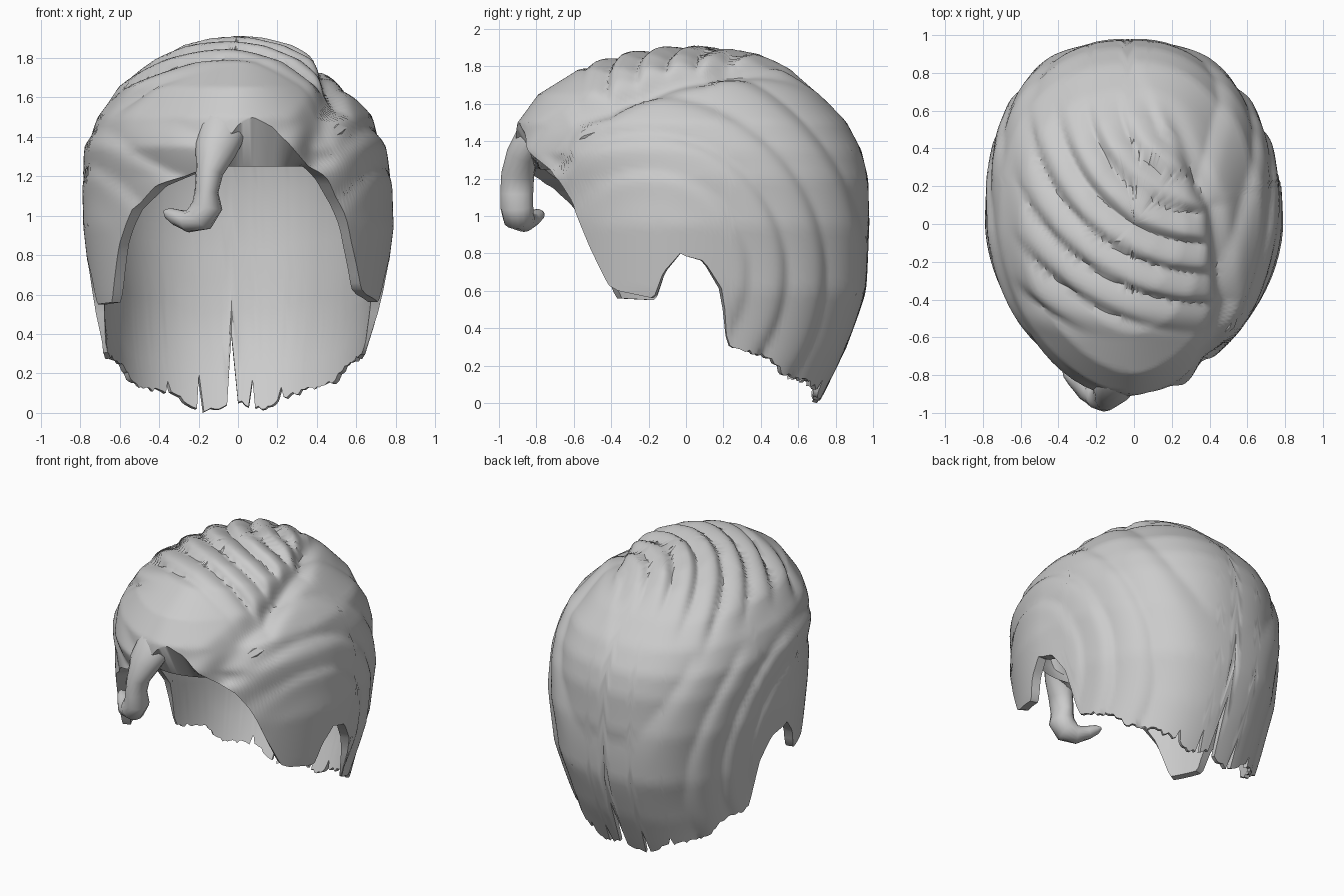
import bpy, bmesh, random
from math import sin, cos, pi, radians, exp, hypot
from mathutils import Vector

if "Cube" in bpy.data.objects:
    bpy.data.objects.remove(bpy.data.objects["Cube"])

random.seed(4)
N, ROWS, INNER_ROWS, TOP = 240, 60, 18, 1.9

# Cross-section by height: z, left, right, front, back
SECTION = [(-.05, .65, .61, .8, .68), (.3, .70, .67, .82, .85), (.6, .745, .745, .84, .96),
           (.95, .785, .79, .86, .99), (1.2, .785, .775, .87, .97), (1.35, .77, .74, .93, .93),
           (1.5, .71, .675, .90, .85), (1.65, .60, .53, .79, .71), (1.78, .41, .40, .58, .55),
           (1.85, .27, .27, .37, .40), (1.885, .13, .13, .18, .2), (1.9, 0, 0, 0, 0)]
# Hemline by angle: 0 is the front, positive is the right side
HEM = [(-180, .06), (-168, 0), (-160, .06), (-153, .1), (-131, .14), (-122, .24), (-104, .31),
       (-101, .6), (-95, .76), (-87, .8), (-80, .7), (-76, .55), (-61, .56), (-53, .85), (-45, 1.03),
       (-34, 1.15), (-21, 1.21), (-12, 1.25), (-5, 1.4), (0, 1.46), (8, 1.5), (17, 1.45), (25, 1.33),
       (32, 1.25), (38, 1.18), (44, 1.05), (50, .85), (58, .63), (62, .6), (76, .56), (80, .7),
       (87, .8), (95, .76), (101, .6), (104, .31), (122, .24), (131, .16), (153, .1), (170, .02), (180, .06)]
SLITS = {174.0: .17, -178.5: .4, -166.5: .2, 160.5: .13, -151.5: .16}
PARTING = [(-.85, .33), (-.65, .42), (-.42, .48), (.1, .40), (.5, .22), (.85, .03), (1.1, 0)]


def lerp(table, k):
    k = min(max(k, table[0][0]), table[-1][0])
    for p, q in zip(table, table[1:]):
        if k <= q[0]:
            f = (k - p[0]) / (q[0] - p[0])
            return [u + (v - u) * f for u, v in zip(p[1:], q[1:])]


def clamp(v):
    v = min(max(v, 0), 1)
    return v * v * (3 - 2 * v)


def ridge(u):
    # Rounded strand profile, steeper on one side
    f = u % 1
    return sin(pi * (f / .65 if f < .65 else (1 - f) / .35) / 2) - .6


def ring_point(deg, z):
    left, right, front, back = lerp(SECTION, z)
    s, c = sin(radians(deg)), cos(radians(deg))
    e = 2 / 1.8 if c > 0 else 2 / (2.1 if s > 0 else 2.4)
    x = (right if s > 0 else -left) * abs(s) ** e
    y = (-front if c > 0 else back) * abs(c) ** e
    return Vector((x, y, z))


def combed(p):
    # Swept ridges on top, arcs down the sides and back, and a side parting
    x, y, z = p
    gap = x - lerp(PARTING, y)[0]
    left = clamp(-gap / .1) * clamp((z - 1.3) / .25)
    swept = left * clamp((y + .62) / .2) * clamp((.75 - y) / .4) * clamp((x + .68) / .2)
    d = .04 * swept * ridge(hypot(x - .4, y - .7) * 6.2)
    r = hypot(y + .2, z - .7)
    d += .022 * (1 - left) * clamp((r - .3) / .4) * ridge(r * 5 + .4 * abs(x))
    fade = clamp((z - 1.2) / .15) * clamp((.7 - y) / .5)
    d -= .06 * fade * exp(-((gap - .02) / .05) ** 2)
    return p + (p - Vector((0, 0, 1))).normalized() * d


def make_object(name, bm, angle=28):
    bmesh.ops.recalc_face_normals(bm, faces=bm.faces)
    mesh = bpy.data.meshes.new(name)
    bm.to_mesh(mesh)
    bm.free()
    ob = bpy.data.objects.new(name, mesh)
    bpy.context.collection.objects.link(ob)
    bpy.ops.object.select_all(action='DESELECT')
    ob.select_set(True)
    bpy.context.view_layer.objects.active = ob
    bpy.ops.object.shade_smooth_by_angle(angle=radians(angle))
    return ob


def skin(bm, rings):
    for a, b in zip(rings, rings[1:]):
        n = len(a)
        for i in range(n):
            j = (i + 1) % n
            bm.faces.new((a[i], a[j], b[j], b[i]))


# Main hair shell: outer surface, hem and inner lining
bm = bmesh.new()
angles = [-180 + 360 * i / N for i in range(N)]
hems = []
for a in angles:
    h = lerp(HEM, a)[0]
    if abs(a) > 106:
        h = max(h + random.uniform(-.012, .012), 0)
    hems.append(SLITS.get(a, h))
rings = []
for r in range(1, ROWS + 1):
    t = r / ROWS
    rings.append([bm.verts.new(combed(ring_point(a, TOP - (TOP - h) * (1 - cos(t * pi / 2)))))
                  for a, h in zip(angles, hems)])
top = bm.verts.new(sum((v.co for v in rings[0]), Vector()) / N)
for i in range(N):
    bm.faces.new((top, rings[0][i], rings[0][(i + 1) % N]))
for r in range(INNER_ROWS, 0, -1):
    t = r / INNER_ROWS
    ring = []
    for a, h in zip(angles, hems):
        h = min(h, 1.25)
        p = ring_point(a, TOP - (TOP - h) * (1 - cos(t * pi / 2)))
        s = .92 - .05 * clamp((p.z - .9) / .3) * clamp(cos(radians(a))) + .05 * clamp((.65 - p.z) / .3)
        z = p.z if p.z < 1.25 else 1.25 + (p.z - 1.25) * .86
        ring.append(bm.verts.new((p.x * s, p.y * s, z)))
    rings.append(ring)
skin(bm, rings)
bm.faces.new(rings[-1])
make_object("hair_shell", bm, 40)


def lock(name, path, sides=16):
    # Lofted lock; each path point is x, y, z, half width, half depth
    bm = bmesh.new()
    pts = [Vector(p[:3]) for p in path]
    rings = []
    for i, (p, row) in enumerate(zip(pts, path)):
        d = (pts[min(i + 1, len(pts) - 1)] - pts[max(i - 1, 0)]).normalized()
        side = d.cross(Vector((0, 1, 0))).normalized()
        deep = d.cross(side)
        rings.append([bm.verts.new(p + side * row[3] * cos(2 * pi * k / sides)
                                   + deep * row[4] * sin(2 * pi * k / sides)) for k in range(sides)])
    skin(bm, rings)
    bm.faces.new(rings[0])
    bm.faces.new(rings[-1])
    return make_object(name, bm, 50)


# Curl hanging over the forehead
lock("forehead_curl", [(-.03, -.74, 1.56, .10, .05), (-.07, -.82, 1.45, .12, .08),
                       (-.115, -.875, 1.33, .105, .085), (-.145, -.90, 1.22, .07, .088),
                       (-.16, -.905, 1.12, .06, .088), (-.155, -.905, 1.05, .078, .088),
                       (-.19, -.895, .995, .08, .085), (-.25, -.865, .97, .055, .07),
                       (-.31, -.82, .99, .042, .05), (-.35, -.785, 1.01, .03, .035),
                       (-.37, -.77, 1.02, .01, .015)])
# Small wisp tucked beside the parting
lock("parting_wisp", [(.40, -.63, 1.35, .02, .02), (.50, -.53, 1.43, .04, .035),
                      (.545, -.42, 1.46, .03, .03), (.55, -.33, 1.48, .01, .01)], 6)
